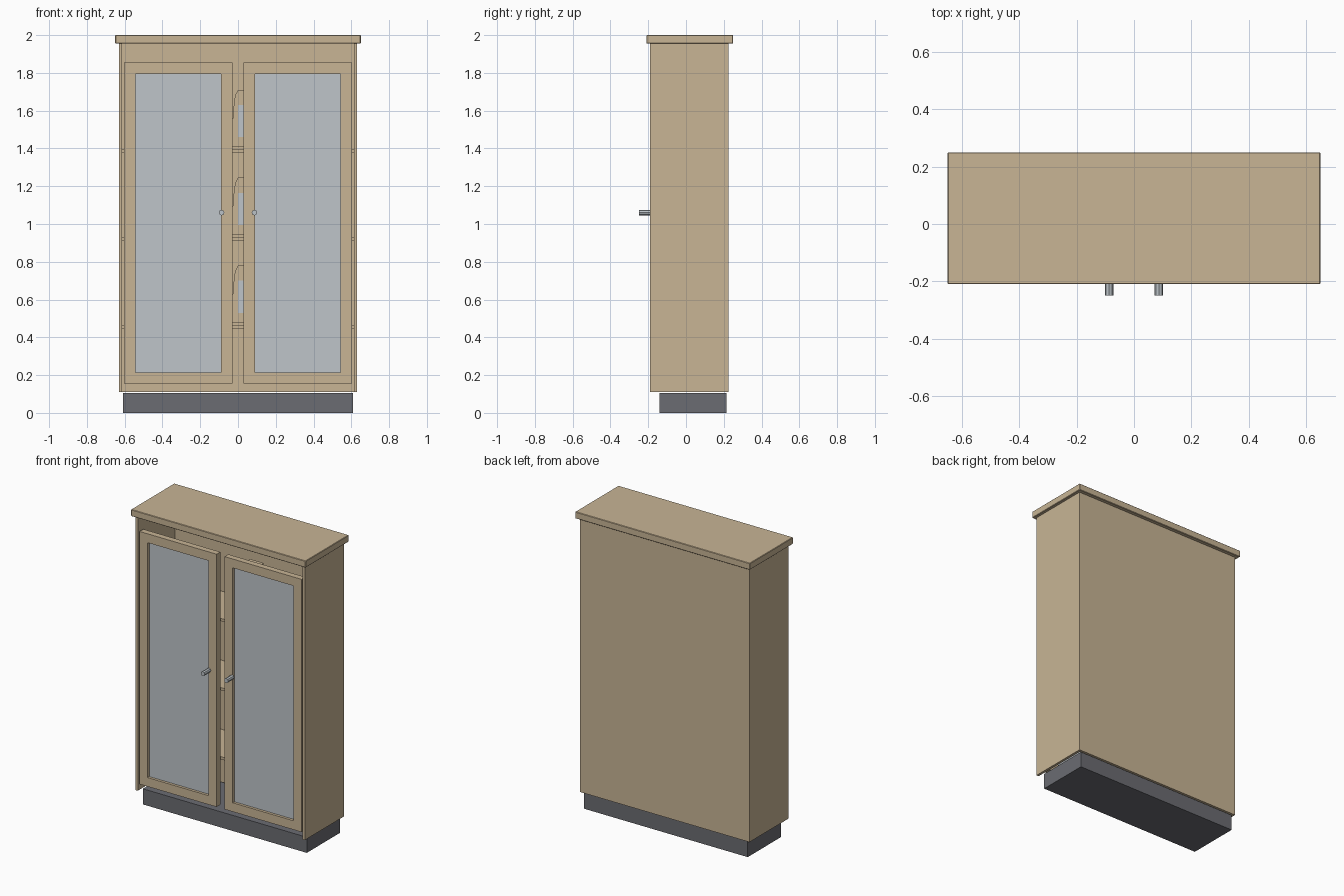
import bpy, bmesh, math

if "Cube" in bpy.data.objects:
    bpy.data.objects.remove(bpy.data.objects["Cube"])


def material(name, rgb):
    m = bpy.data.materials.new(name)
    m.diffuse_color = (*rgb, 1)
    m.use_nodes = True
    m.node_tree.nodes["Principled BSDF"].inputs["Base Color"].default_value = m.diffuse_color
    return m


WOOD = material("light wood", (0.58, 0.46, 0.30))
GLASS = material("pale glass", (0.52, 0.56, 0.59))
BASE = material("dark grey", (0.147, 0.15, 0.168))
METAL = material("brushed metal", (0.50, 0.54, 0.57))


def finish(bm, name, mat):
    bmesh.ops.recalc_face_normals(bm, faces=bm.faces)
    me = bpy.data.meshes.new(name)
    bm.to_mesh(me)
    bm.free()
    me.materials.append(mat)
    ob = bpy.data.objects.new(name, me)
    bpy.context.collection.objects.link(ob)
    return ob


def box(name, x0, x1, y0, y1, z0, z1, mat=WOOD):
    bm = bmesh.new()
    bmesh.ops.create_cube(bm, size=1)
    for v in bm.verts:
        v.co = (x0 if v.co.x < 0 else x1,
                y0 if v.co.y < 0 else y1,
                z0 if v.co.z < 0 else z1)
    return finish(bm, name, mat)


def slab(name, profile, y0, y1, mat=WOOD):
    """Extrude an x-z outline from y0 to y1."""
    bm = bmesh.new()
    face = bm.faces.new([bm.verts.new((x, y0, z)) for x, z in profile])
    new = bmesh.ops.extrude_face_region(bm, geom=[face])["geom"]
    bmesh.ops.translate(bm, vec=(0, y1 - y0, 0),
                        verts=[g for g in new if isinstance(g, bmesh.types.BMVert)])
    return finish(bm, name, mat)


def knob(name, x, z, y0, y1, r):
    bm = bmesh.new()
    bmesh.ops.create_cone(bm, cap_ends=True, segments=8, radius1=r, radius2=r, depth=y1 - y0)
    for v in bm.verts:
        a, b, c = v.co
        v.co = (x + a, (y0 + y1) / 2 + c, z + b)
    return finish(bm, name, METAL)


# Open-fronted carcass on a recessed plinth
box("plinth", -0.61, 0.61, -0.14, 0.215, 0, 0.105, BASE)
top = box("top_board", -0.65, 0.65, -0.21, 0.25, 1.955, 2.0)
bevel = top.modifiers.new("soft edge", "BEVEL")
bevel.width = 0.003
bevel.segments = 1
box("back_panel", -0.613, 0.613, 0.205, 0.225, 0.11, 1.955)

# Side panels and framed glass doors, one per side
for s, side in ((-1, "left"), (1, "right")):
    def part(name, a, b, *rest):
        box(f"{side}_{name}", min(s * a, s * b), max(s * a, s * b), *rest)

    part("side_panel", 0.613, 0.63, -0.19, 0.225, 0.11, 1.955)
    for name, z in (("bottom_rail", 0.155), ("top_rail", 1.795)):
        part(name, 0.03, 0.603, -0.185, -0.145, z, z + 0.06)
    for name, x in (("inner_stile", 0.03), ("outer_stile", 0.543)):
        part(name, x, x + 0.06, -0.185, -0.145, 0.215, 1.795)
    part("door_glass", 0.088, 0.545, -0.167, -0.160, 0.213, 1.797, GLASS)
    knob(f"{side}_knob", s * 0.087, 1.06, -0.25, -0.185, 0.015)

# Shelves, each with a storage box holding a label plate
for i, z in enumerate((0.447, 0.912, 1.377)):
    box(f"shelf_{i}", -0.613, 0.613, -0.12, 0.205, z, z + 0.018)
    box(f"box_foot_{i}", -0.05, 0.12, -0.06, 0.15, z + 0.018, z + 0.033)
    outline = [(-0.032, z + 0.033), (0.10, z + 0.033), (0.10, z + 0.333), (0.0, z + 0.333),
               (-0.012, z + 0.31), (-0.02, z + 0.28), (-0.028, z + 0.18)]
    slab(f"storage_box_{i}", outline, -0.04, 0.13)
    box(f"label_plate_{i}", 0.0, 0.07, -0.046, -0.04, z + 0.083, z + 0.253, GLASS)
